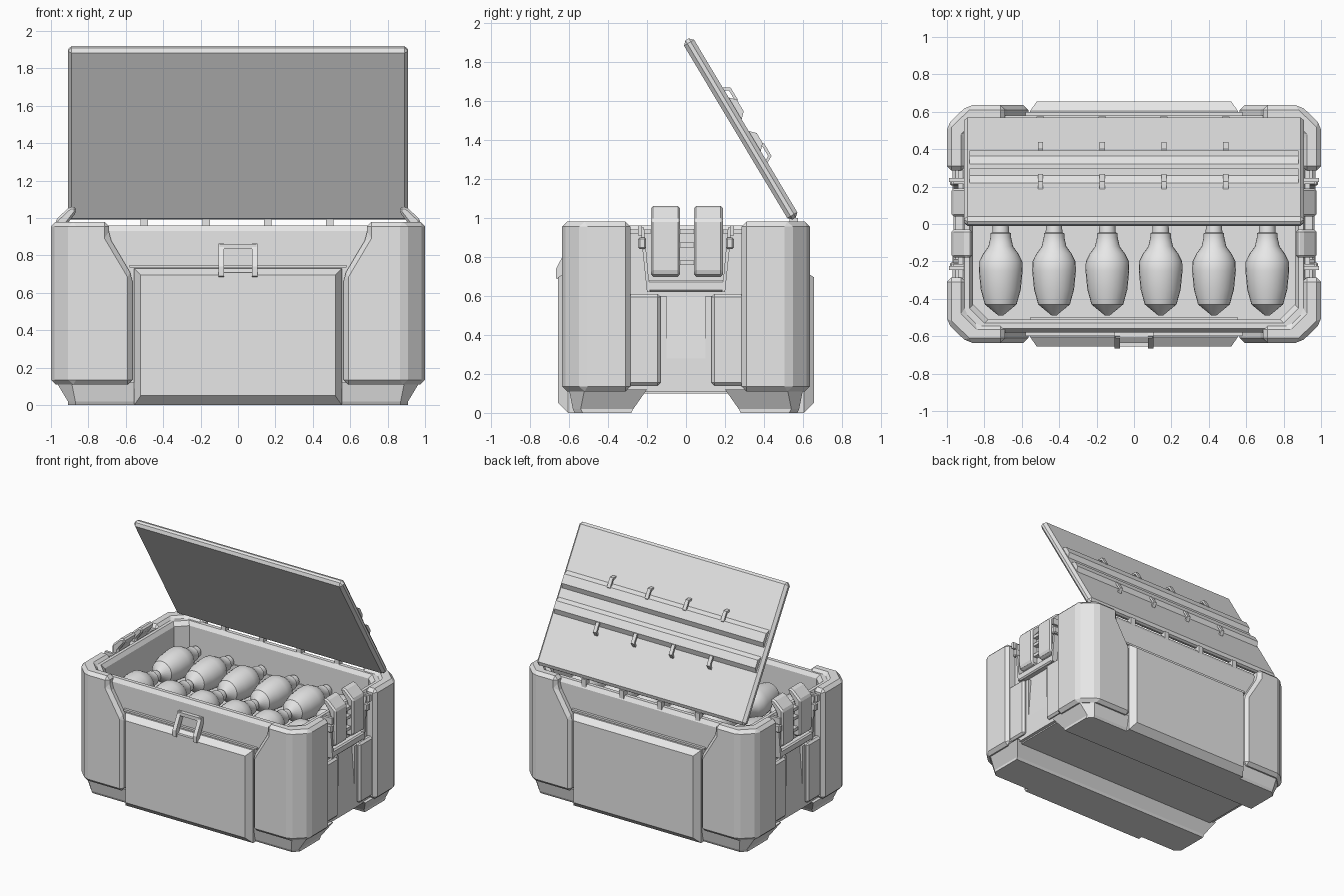
import bpy, bmesh
from math import sin, cos, pi, radians
from mathutils import Matrix

if "Cube" in bpy.data.objects:
    bpy.data.objects.remove(bpy.data.objects["Cube"], do_unlink=True)

grey = bpy.data.materials.new("light_grey")
grey.use_nodes = True
grey.diffuse_color = (0.8, 0.8, 0.8, 1)
grey.node_tree.nodes["Principled BSDF"].inputs["Base Color"].default_value = (0.8, 0.8, 0.8, 1)


def place(name, mesh):
    ob = bpy.data.objects.new(name, mesh)
    bpy.context.collection.objects.link(ob)
    return ob


def loft(name, rings, mirror="", bevel=0):
    """Skin a list of point rings, cap both ends, optionally bevel and mirror."""
    bm = bmesh.new()
    loops = [[bm.verts.new(p) for p in ring] for ring in rings]
    n = len(loops[0])
    for a, b in zip(loops, loops[1:]):
        for i in range(n):
            j = (i + 1) % n
            bm.faces.new((a[i], a[j], b[j], b[i]))
    bm.faces.new(loops[0])
    bm.faces.new(loops[-1])
    bmesh.ops.recalc_face_normals(bm, faces=bm.faces)
    mesh = bpy.data.meshes.new(name)
    bm.to_mesh(mesh)
    bm.free()
    mesh.materials.append(grey)
    ob = place(name, mesh)
    if bevel:
        add_bevel(ob, bevel)
    add_mirror(ob, mirror)
    return ob


def add_bevel(ob, width):
    mod = ob.modifiers.new("chamfer", "BEVEL")
    mod.width, mod.segments, mod.limit_method = width, 1, "ANGLE"


def add_mirror(ob, axes):
    if axes:
        mod = ob.modifiers.new("mirror", "MIRROR")
        mod.use_axis = ["X" in axes, "Y" in axes, False]


def prism(name, axis, points, lo, hi, mirror="", bevel=0):
    """Extrude a 2D outline along an axis."""
    def put(p, t):
        p = list(p)
        p.insert("XYZ".index(axis), t)
        return p
    return loft(name, [[put(p, t) for p in points] for t in (lo, hi)], mirror, bevel)


def box(name, x, y, z, mirror="", bevel=0):
    outline = [(x[0], y[0]), (x[1], y[0]), (x[1], y[1]), (x[0], y[1])]
    return prism(name, "Z", outline, z[0], z[1], mirror, bevel)


def rect(hx, hy, z, c=0.08):
    """Rectangle ring with cut corners."""
    quarter = [(hx, hy - c), (hx - c, hy)]
    pts = []
    for sx, sy in ((1, 1), (-1, 1), (-1, -1), (1, -1)):
        q = [(sx * px, sy * py, z) for px, py in quarter]
        pts += q if sx * sy > 0 else q[::-1]
    return pts


# Hollow body with rim and inner floor
loft("crate_body", [rect(0.92, 0.58, 0.1), rect(0.92, 0.58, 0.93), rect(0.905, 0.56, 0.96),
                    rect(0.88, 0.53, 0.96), rect(0.86, 0.51, 0.93), rect(0.86, 0.51, 0.64)])

# Foot rails along the front and back
rail = lambda x, y0, y1, z, c: [(-x, y0, z), (x, y0, z), (x, y1 - c, z), (x - c, y1, z),
                                (-x + c, y1, z), (-x, y1 - c, z)]
loft("foot_rail", [rail(0.91, 0.28, 0.57, 0, 0.04), rail(0.91, 0.27, 0.58, 0.02, 0.04),
                   rail(0.97, 0.2, 0.6, 0.12, 0.08)], "Y")

# Corner posts with a stepped shoulder
post = prism("corner_post", "Z", [(0.565, 0.54), (0.565, 0.635), (0.89, 0.635), (1, 0.53),
                                  (1, 0.285), (0.9, 0.285), (0.9, 0.47), (0.83, 0.54)], 0.11, 0.98)
cutter = prism("shoulder_cutter", "Y", [(0.4, 0.69), (0.565, 0.69), (0.69, 0.9),
                                        (0.69, 1.2), (0.4, 1.2)], 0.4, 0.8)
cutter.hide_render = True
cutter.hide_viewport = True
cut = post.modifiers.new("shoulder", "BOOLEAN")
cut.operation, cut.solver, cut.object = "DIFFERENCE", "EXACT", cutter
add_bevel(post, 0.025)
add_mirror(post, "XY")

# Front and back panels
face = lambda hx, y, z0, z1: [(-hx, y, z0), (hx, y, z0), (hx, y, z1), (-hx, y, z1)]
loft("main_panel", [face(0.555, 0.5, 0, 0.73), face(0.555, 0.605, 0, 0.73),
                    face(0.52, 0.655, 0.05, 0.695)], "Y")
box("panel_ledge", (-0.58, 0.58), (0.56, 0.6), (0.735, 0.75), "Y")

# Front clasp frame
prism("clasp_arm", "X", [(-0.57, 0.86), (-0.6, 0.865), (-0.665, 0.74), (-0.665, 0.69),
                         (-0.645, 0.68), (-0.57, 0.83)], 0.075, 0.105, "X")
box("clasp_top_bar", (-0.1, 0.1), (-0.61, -0.57), (0.835, 0.862))
box("clasp_bottom_bar", (-0.08, 0.08), (-0.655, -0.6), (0.69, 0.71))

# Side walls: slabs, raised panels and central ramp
box("side_slab", (0.9, 0.945), (0.1, 0.3), (0.11, 0.6), "XY")
box("side_panel", (0.92, 0.97), (0.13, 0.3), (0.14, 0.61), "XY", 0.015)
prism("side_ramp", "Y", [(0.88, 0.11), (0.945, 0.11), (0.945, 0.28), (0.921, 0.6), (0.88, 0.6)],
      -0.1, 0.1, "X")

# Side latches
latch = [(0.9, 0.7), (0.96, 0.7), (0.975, 0.72), (0.975, 0.99), (0.9, 1.06), (0.865, 1.06),
         (0.865, 1.03), (0.92, 0.96)]
for name, y in (("latch_front", -0.105), ("latch_back", 0.115)):
    prism(name, "Y", latch, y - 0.075, y + 0.075, "X", 0.012)
for z in (0.77, 0.86, 0.93):
    box("latch_link", (0.91, 0.955), (-0.04, 0.05), (z - 0.012, z + 0.012), "X")
prism("latch_bracket_arm", "X", [(0.185, 0.62), (0.2, 0.62), (0.235, 0.95), (0.215, 0.95)],
      0.91, 0.965, "XY")
box("latch_bracket_base", (0.91, 0.965), (-0.2, 0.2), (0.62, 0.68), "X", 0.01)
box("latch_pin", (0.91, 0.985), (0.205, 0.245), (0.84, 0.9), "XY", 0.008)
box("latch_knob", (0.91, 0.99), (0.225, 0.245), (0.91, 0.96), "XY")
box("latch_cross_rod", (0.91, 0.94), (-0.29, 0.29), (0.92, 0.94), "X")

# Open lid with ribs and straps, built flat then tilted
lid_parts = [box("lid", (-0.91, 0.91), (-0.03, 0.03), (-0.535, 0.535), "", 0.02)]
for z0, z1 in ((0.04, 0.17), (-0.15, -0.03)):
    rib = [(0.02, z0), (0.03, z0), (0.06, z0 + 0.03), (0.06, z1 - 0.03), (0.03, z1), (0.02, z1)]
    lid_parts.append(prism("lid_rib", "X", rib, -0.88, 0.88))
for z0, z1 in ((0.11, 0.235), (-0.225, -0.1)):
    strap = [(0.02, z0), (0.065, z0 + 0.025), (0.065, z1 - 0.025), (0.02, z1), (0.02, z1 - 0.015),
             (0.05, z1 - 0.035), (0.05, z0 + 0.035), (0.02, z0 + 0.015)]
    for i in range(4):
        x = -0.5 + 0.33 * i
        lid_parts.append(prism("lid_strap", "X", strap, x - 0.014, x + 0.014))
tilt = Matrix.Translation((0, 0.28, 1.455)) @ Matrix.Rotation(radians(30.9), 4, "X")
for ob in lid_parts:
    ob.data.transform(tilt)
for i in range(4):
    x = -0.5 + 0.33 * i
    box("lid_hinge", (x - 0.02, x + 0.02), (0.53, 0.575), (0.93, 1.0))

# Bottles lying in two rows
profile = [(-0.24, 0.012), (-0.18, 0.085), (-0.1, 0.107), (0, 0.117), (0.05, 0.115), (0.09, 0.095),
           (0.13, 0.066), (0.18, 0.055), (0.2, 0.055), (0.205, 0.045), (0.25, 0.042)]
circle = lambda y, r: [(r * cos(a * pi / 12), y, r * sin(a * pi / 12)) for a in range(24)]
first = loft("bottle", [circle(y, r) for y, r in profile])
bottle = first.data
bottle.shade_smooth()
bottle.set_sharp_from_angle(angle=radians(35))
bpy.data.objects.remove(first)
for y in (-0.25, 0.25):
    for i in range(6):
        place("bottle", bottle).location = (-0.7125 + 0.285 * i, y, 0.75)
